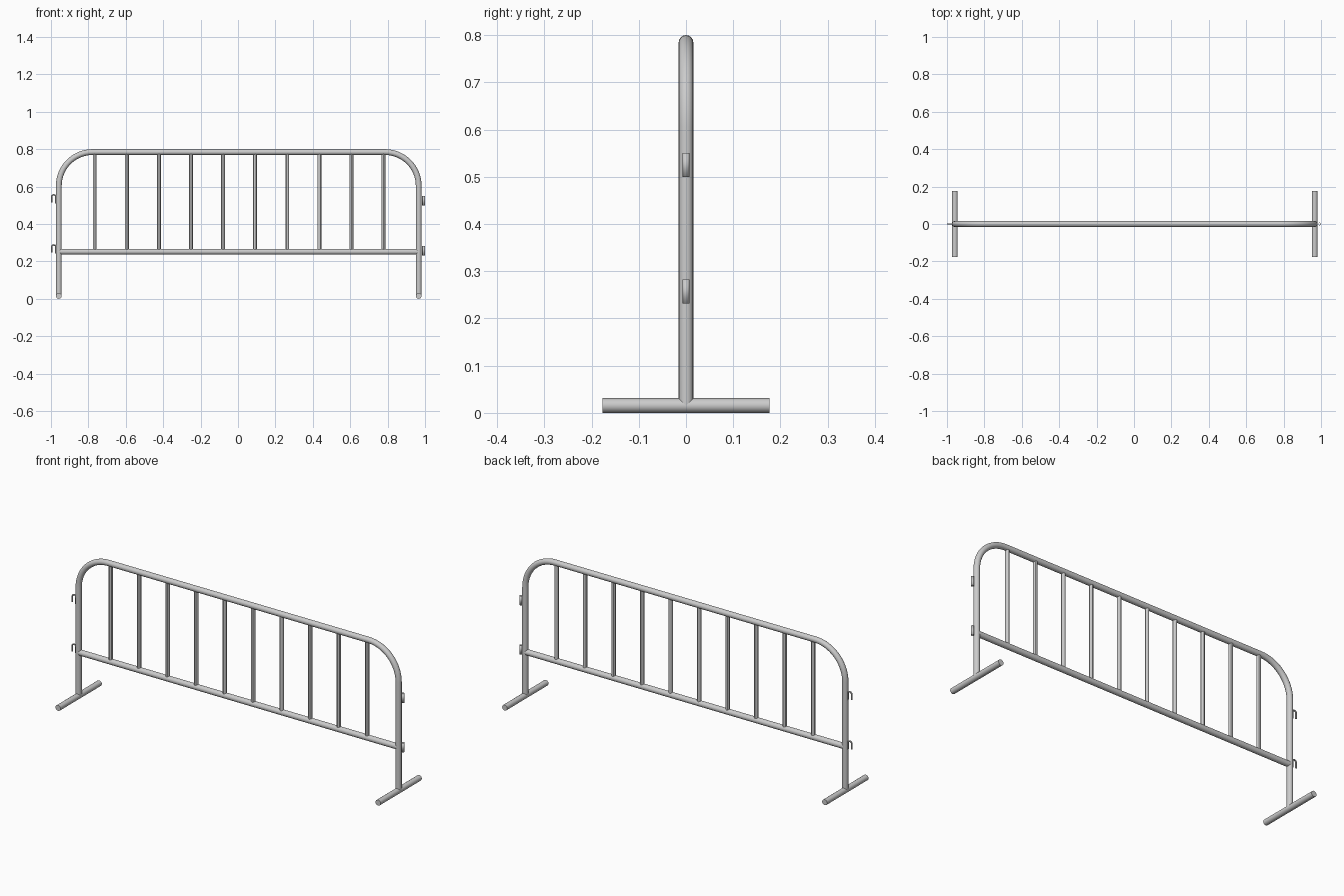
import bpy
from math import sin, cos, pi

if "Cube" in bpy.data.objects:
    bpy.data.objects.remove(bpy.data.objects["Cube"])

CX = 0.004            # frame is shifted a little because hooks and sockets differ
HALF = 0.962          # half distance between the legs
R = 0.0155            # main tube radius


def tube(name, pts, r, res=4, caps=True):
    """Round tube swept along a list of points, turned into a smooth mesh."""
    cu = bpy.data.curves.new(name, 'CURVE')
    cu.dimensions = '3D'
    cu.bevel_depth = r
    cu.bevel_resolution = res
    cu.use_fill_caps = caps
    sp = cu.splines.new('POLY')
    sp.points.add(len(pts) - 1)
    for p, co in zip(sp.points, pts):
        p.co = (*co, 1)
    ob = bpy.data.objects.new(name, cu)
    bpy.context.collection.objects.link(ob)
    bpy.ops.object.select_all(action='DESELECT')
    ob.select_set(True)
    bpy.context.view_layer.objects.active = ob
    bpy.ops.object.convert(target='MESH')
    ob = bpy.context.view_layer.objects.active
    bpy.ops.object.shade_smooth_by_angle()
    return ob


def arc(cx, cz, r, a0, a1, n):
    return [(cx + r * cos(a0 + (a1 - a0) * i / n), 0,
             cz + r * sin(a0 + (a1 - a0) * i / n)) for i in range(n + 1)]


# Bent outer frame: leg, corner, top rail, corner, leg
top, bend = 0.8 - R, 0.18
left, right = CX - HALF, CX + HALF
path = [(left, 0, R)]
path += arc(left + bend, top - bend, bend, pi, pi / 2, 16)
path += arc(right - bend, top - bend, bend, pi / 2, 0, 16)
path += [(right, 0, R)]
tube("outer_frame", path, R, 6)

# Lower rail
tube("lower_rail", [(left, 0, 0.252), (right, 0, 0.252)], R, 6)

# Vertical bars
for i in range(10):
    x = CX + 0.002 + (i - 4.5) * 0.1715
    tube(f"vertical_bar_{i + 1}", [(x, 0, 0.252), (x, 0, top)], 0.0105)

# Cross feet
for side, x in (("left", left), ("right", right)):
    tube(f"{side}_foot", [(x, -0.177, R), (x, 0.177, R)], R, 6)

# Coupling hooks on the left leg, matching sockets on the right leg
for side, z in (("lower", 0.232), ("upper", 0.5)):
    hook = [(-0.974, 0, z + 0.01)] + arc(-0.985, z + 0.045, 0.011, 0, pi, 8)
    hook += [(-0.996, 0, z + 0.015)]
    tube(f"{side}_hook", hook, 0.004, 2)

    socket = tube(f"{side}_socket", [(0.9925, 0, z), (0.9925, 0, z + 0.05)],
                  0.0075, 4, caps=False)
    wall = socket.modifiers.new("wall", 'SOLIDIFY')
    wall.thickness = 0.002
    wall.offset = -1
